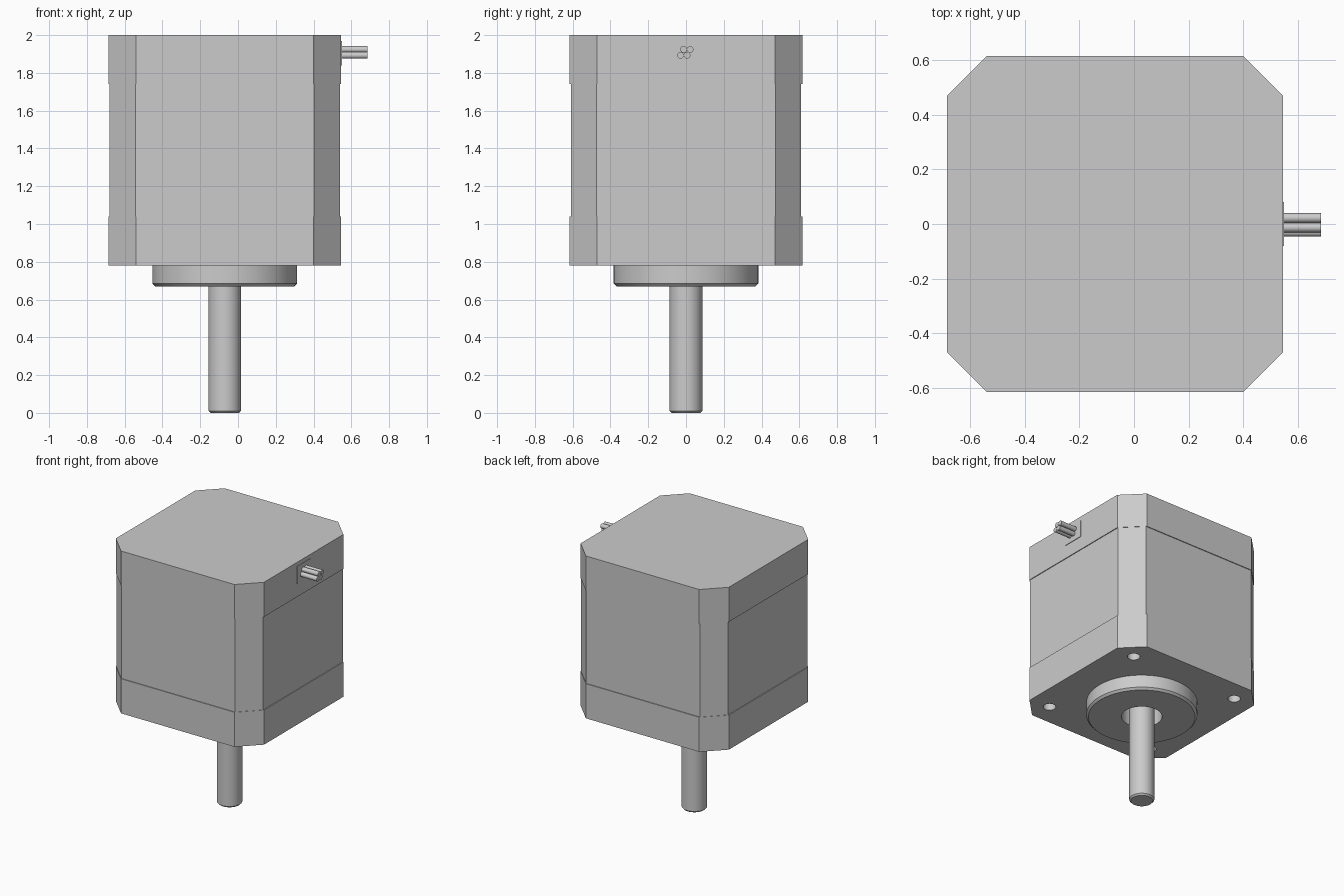
import bpy, bmesh, math

cube = bpy.data.objects.get("Cube")
if cube:
    bpy.data.objects.remove(cube, do_unlink=True)

CX = -0.07          # motor axis
HALF = 0.616        # half width of the end caps
CHAMFER = 0.145

metal = bpy.data.materials.new("grey_metal")
metal.use_nodes = True
colour = (0.6, 0.6, 0.6, 1)
metal.diffuse_color = colour
metal.node_tree.nodes["Principled BSDF"].inputs["Base Color"].default_value = colour


def finish(name, bm, smooth=False):
    bmesh.ops.remove_doubles(bm, verts=bm.verts, dist=1e-5)
    bmesh.ops.recalc_face_normals(bm, faces=bm.faces)
    mesh = bpy.data.meshes.new(name)
    bm.to_mesh(mesh)
    bm.free()
    mesh.materials.append(metal)
    obj = bpy.data.objects.new(name, mesh)
    bpy.context.collection.objects.link(obj)
    bpy.ops.object.select_all(action="DESELECT")
    obj.select_set(True)
    bpy.context.view_layer.objects.active = obj
    if smooth:
        bpy.ops.object.shade_smooth_by_angle(angle=math.radians(30))
    return obj


def octagon_block(name, half, z0, z1, corner_sum):
    """Square block with cut corners, where |x| + |y| = corner_sum."""
    h, s = half, corner_sum - half
    outline = [(h, -s), (h, s), (s, h), (-s, h), (-h, s), (-h, -s), (-s, -h), (s, -h)]
    bm = bmesh.new()
    base = bm.faces.new([bm.verts.new((CX + x, y, z0)) for x, y in outline])
    top = bmesh.ops.extrude_face_region(bm, geom=[base], use_keep_orig=True)["geom"]
    bmesh.ops.translate(bm, vec=(0, 0, z1 - z0),
                        verts=[v for v in top if isinstance(v, bmesh.types.BMVert)])
    return finish(name, bm)


def lathe(name, profile, x=CX, y=0, steps=64):
    """Turn a list of (radius, height) points around a vertical axis."""
    bm = bmesh.new()
    verts = [bm.verts.new((x + r, y, z)) for r, z in profile]
    edges = [bm.edges.new(pair) for pair in zip(verts, verts[1:])]
    bmesh.ops.spin(bm, geom=verts + edges, cent=(x, y, 0), axis=(0, 0, 1),
                   angle=math.tau, steps=steps, use_duplicate=False)
    return finish(name, bm, smooth=True)


def drill(target, radius, z0, z1, x, y, steps):
    cutter = lathe("cutter", [(0, z0), (radius, z0), (radius, z1), (0, z1)], x, y, steps)
    cutter.hide_render = True
    mod = target.modifiers.new("hole", "BOOLEAN")
    mod.operation, mod.solver, mod.object = "DIFFERENCE", "EXACT", cutter
    bpy.context.view_layer.objects.active = target
    bpy.ops.object.modifier_apply(modifier=mod.name)
    bpy.data.objects.remove(cutter, do_unlink=True)


# Motor body: two end caps and a slightly slimmer core
corner = 2 * HALF - CHAMFER
mount_cap = octagon_block("mounting_cap", HALF, 0.78, 1.04, corner)
octagon_block("core", HALF - 0.006, 1.04, 1.74, corner - 0.004)
octagon_block("end_cap", HALF, 1.74, 2.0, corner)

# Shaft bore and screw holes in the mounting face
drill(mount_cap, 0.14, 0.7, 1.0, CX, 0, 64)
for sx in (-1, 1):
    for sy in (-1, 1):
        drill(mount_cap, 0.044, 0.7, 0.92, CX + sx * 0.452, sy * 0.452, 32)
for poly in mount_cap.data.polygons:
    poly.use_smooth = True
mount_cap.select_set(True)
bpy.context.view_layer.objects.active = mount_cap
bpy.ops.object.shade_smooth_by_angle(angle=math.radians(30))

# Pilot ring around the bore, and the shaft
lathe("pilot_ring", [(0.14, 0.78), (0.14, 0.67), (0.368, 0.67), (0.383, 0.685),
                     (0.383, 0.78), (0.14, 0.78)])
lathe("shaft", [(0, 0), (0.076, 0), (0.0865, 0.011), (0.0865, 1.0), (0, 1.0)])

# Cable outlet plate
bm = bmesh.new()
bmesh.ops.create_cube(bm, size=1)
bmesh.ops.scale(bm, vec=(0.008, 0.16, 0.13), verts=bm.verts)
bmesh.ops.translate(bm, vec=(CX + HALF, 0, 1.905), verts=bm.verts)
finish("cable_outlet", bm)

# Four wires, lathed upright then laid along x
for i, (y, z) in enumerate([(-0.013, 1.924), (0.022, 1.924), (-0.029, 1.893), (0.006, 1.893)]):
    wire = lathe(f"wire_{i + 1}", [(0, 0), (0.0175, 0), (0.0175, 0.145), (0, 0.145)], 0, 0, 24)
    wire.rotation_euler = (0, math.pi / 2, 0)
    wire.location = (0.54, y, z)
